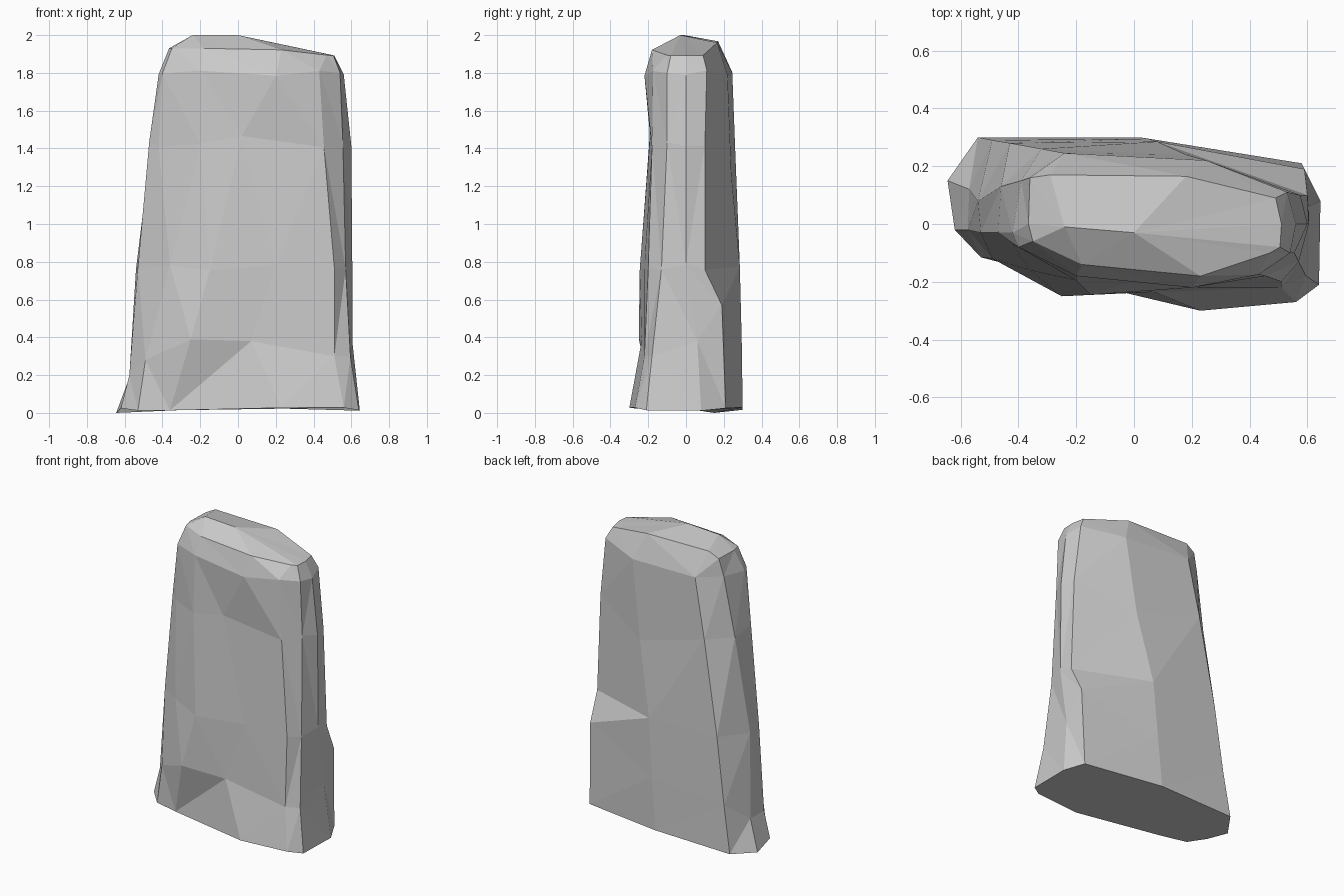
import bpy, bmesh, math

if "Cube" in bpy.data.objects:
    bpy.data.objects.remove(bpy.data.objects["Cube"])

# Stone cross-sections: height -> outline, from back-left round the front to the back
sections = [
    (0.02, [(-.645, .15), (-.62, -.02), (-.53, -.115), (-.36, -.16), (.23, -.30), (.56, -.27),
            (.64, -.21), (.645, .08), (.58, .21), (.02, .30), (-.54, .30)]),
    (0.33, [(-.57, .12), (-.575, -.02), (-.49, -.12), (-.25, -.25), (.07, -.235), (.51, -.22),
            (.595, -.18), (.605, .06), (.59, .19), (.05, .295), (-.49, .29)]),
    (0.77, [(-.54, .08), (-.53, -.03), (-.36, -.16), (-.15, -.245), (.20, -.22), (.51, -.20),
            (.57, -.13), (.605, .0), (.60, .10), (.08, .285), (-.43, .28)]),
    (1.42, [(-.46, .13), (-.47, -.03), (-.42, -.07), (-.20, -.195), (.02, -.19), (.455, -.18),
            (.555, -.10), (.60, .0), (.575, .10), (.18, .24), (-.32, .26)]),
    (1.80, [(-.39, .15), (-.42, -.03), (-.40, -.08), (-.20, -.18), (.20, -.22), (.43, -.175),
            (.54, -.10), (.56, .0), (.53, .11), (.25, .22), (-.24, .245)]),
    (1.93, [(-.36, .16), (-.365, .0), (-.35, -.06), (-.18, -.14), (.23, -.18), (.47, -.10),
            (.505, -.08), (.51, .0), (.49, .09), (.18, .165), (-.29, .17)]),
]
# Height shifts of the lowest break line: low on the left flank, high at the right rear
skirt = [-.13, -.13, -.05, .06, .05, -.03, -.03, .05, .24, .05, 0]

bm = bmesh.new()
rings = []
for level, (z, outline) in enumerate(sections):
    ring = []
    for i, (x, y) in enumerate(outline):
        if level == 0:            # slightly uneven foot
            dz = -.02 if i == 0 else .01 * math.cos(i * 1.5 - .5)
        elif level == 1:
            dz = skirt[i]
        elif level == 5:          # crown slopes down to the right, rises at the back
            dz = -.035 * max(0, x) + .22 * max(0, y) * (-.34 < x < .4) - .02 * (x > .4)
        else:                     # weathered, irregular facets
            dz = .015 * math.sin(i * 2.4 + level * 1.9)
            if level == 3 and i in (4, 9):
                dz += .04 if i == 4 else -.17
        ring.append(bm.verts.new((x, y, z + dz)))
    rings.append(ring)

# Sides
n = len(rings[0])
for low, high in zip(rings, rings[1:]):
    for i in range(n):
        j = (i + 1) % n
        bm.faces.new((low[i], low[j], high[j], high[i]))

# Foot and ridged crown
bm.faces.new(list(reversed(rings[0])))
left = bm.verts.new((-.24, -.01, 2.0))
right = bm.verts.new((.0, -.03, 2.0))
top = rings[-1]
for i in range(n):
    j = (i + 1) % n
    if i == 3:
        bm.faces.new((top[3], top[4], right, left))
    elif i == 9:
        bm.faces.new((top[9], top[10], left, right))
    else:
        bm.faces.new((top[i], top[j], right if 4 <= i <= 8 else left))

# Split the warped sides into flat facets
bmesh.ops.triangulate(bm, faces=[f for f in bm.faces if len(f.verts) == 4])
bmesh.ops.recalc_face_normals(bm, faces=bm.faces[:])

mesh = bpy.data.meshes.new("standing_stone")
bm.to_mesh(mesh)
bm.free()
stone = bpy.data.objects.new("standing_stone", mesh)
bpy.context.collection.objects.link(stone)
